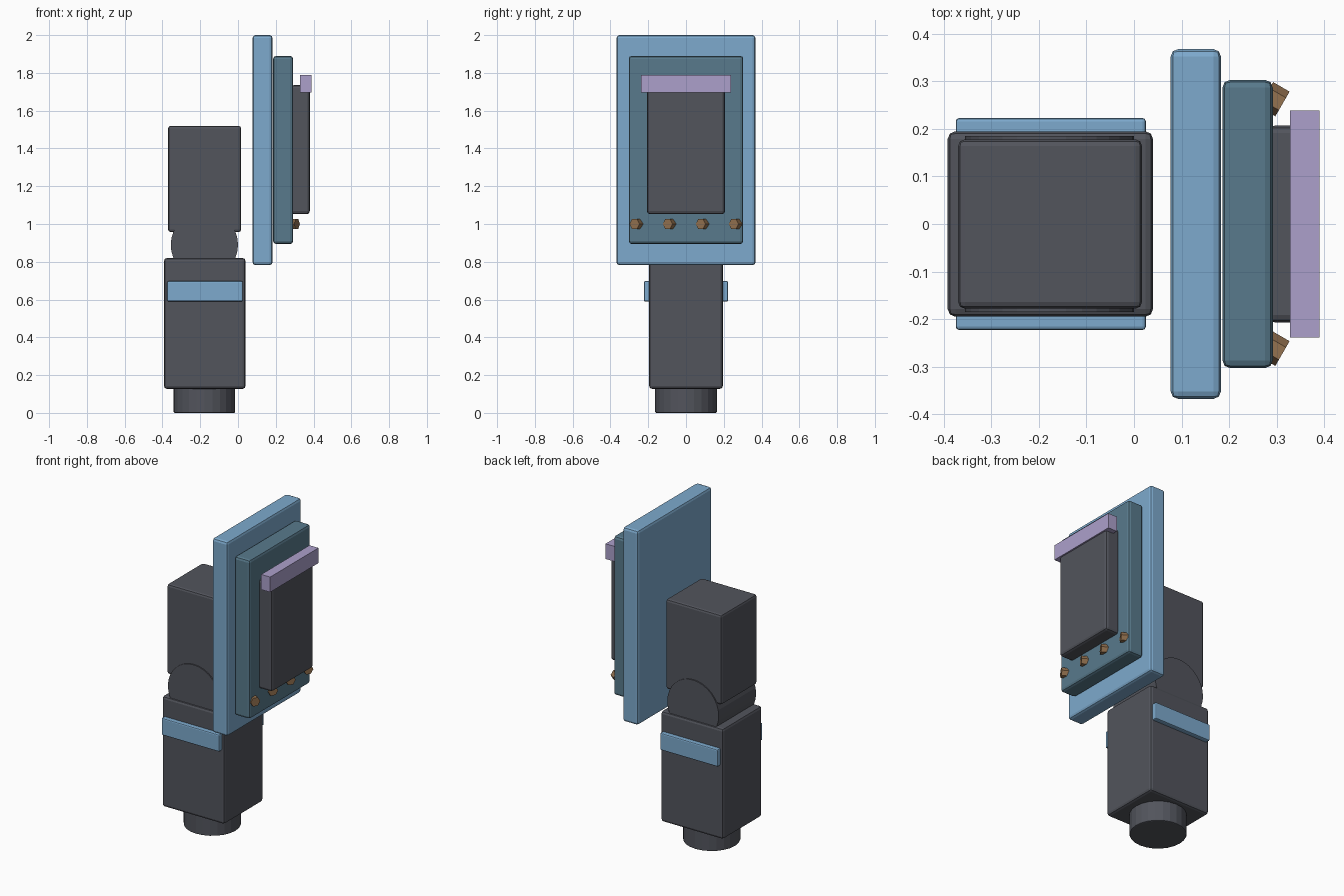
import bpy
from math import pi

if "Cube" in bpy.data.objects:
    bpy.data.objects.remove(bpy.data.objects["Cube"])


def material(name, rgb):
    m = bpy.data.materials.new(name)
    m.use_nodes = True
    m.diffuse_color = (*rgb, 1)
    m.node_tree.nodes["Principled BSDF"].inputs["Base Color"].default_value = (*rgb, 1)
    return m


charcoal = material("charcoal", (0.084, 0.089, 0.107))
light_blue = material("light blue", (0.205, 0.40, 0.61))
slate_blue = material("slate blue", (0.098, 0.195, 0.262))
lilac = material("lilac", (0.413, 0.352, 0.597))
bronze = material("bronze", (0.296, 0.168, 0.08))


def finish(ob, name, mat, bevel):
    ob.name = name
    ob.data.materials.append(mat)
    if bevel:
        mod = ob.modifiers.new("edge_bevel", "BEVEL")
        mod.width = bevel
        mod.segments = 2
        mod.limit_method = "ANGLE"
    return ob


def box(name, mat, x, y, z, bevel=0.0):
    """Box spanning the (low, high) pairs x, y and z."""
    bpy.ops.mesh.primitive_cube_add(size=1, location=[sum(r) / 2 for r in (x, y, z)])
    ob = bpy.context.object
    ob.scale = [r[1] - r[0] for r in (x, y, z)]
    bpy.ops.object.transform_apply(location=False, rotation=False, scale=True)
    return finish(ob, name, mat, bevel)


def cylinder(name, mat, sides, radius, depth, location, rotation=(0, 0, 0), bevel=0.0):
    bpy.ops.mesh.primitive_cylinder_add(vertices=sides, radius=radius, depth=depth,
                                        location=location, rotation=rotation)
    return finish(bpy.context.object, name, mat, bevel)


def both(v):
    return (-v, v)


# Arm: wrist plug, lower block, elbow joint, upper block
cylinder("wrist_plug", charcoal, 24, 0.163, 0.16, (-0.178, 0, 0.08), bevel=0.006)
box("lower_arm", charcoal, (-0.392, 0.04), both(0.195), (0.127, 0.82), 0.016)
cylinder("elbow_joint", charcoal, 32, 0.178, 0.37, (-0.178, 0, 0.89), (pi / 2, 0, 0))
box("upper_arm", charcoal, (-0.37, 0.017), both(0.178), (0.957, 1.52), 0.014)

# Trim strips on the two sides of the lower arm
for side, label in ((-1, "right"), (1, "left")):
    y = sorted((side * 0.18, side * 0.223))
    box("trim_strip_" + label, light_blue, (-0.375, 0.025), y, (0.59, 0.697), 0.007)

# Layered shield
box("shield_plate", light_blue, (0.077, 0.183), both(0.368), (0.782, 2.0), 0.016)
box("shield_layer", slate_blue, (0.186, 0.292), both(0.303), (0.894, 1.89), 0.016)
box("shield_core", charcoal, (0.28, 0.38), both(0.207), (1.052, 1.735), 0.016)
box("shield_bar", lilac, (0.328, 0.39), both(0.239), (1.695, 1.79))

# Row of hexagonal bolts
for i in range(4):
    cylinder("bolt_%d" % (i + 1), bronze, 6, 0.03, 0.04,
             (0.295, (i - 1.5) * 0.175, 1.0), (0, pi / 2, 0))
    # Turn each hexagon so one corner points up
    low = max(v.co.x for v in bpy.context.object.data.vertices)
    if low < 0.029:
        bpy.context.object.rotation_euler = (pi / 6, pi / 2, 0)
